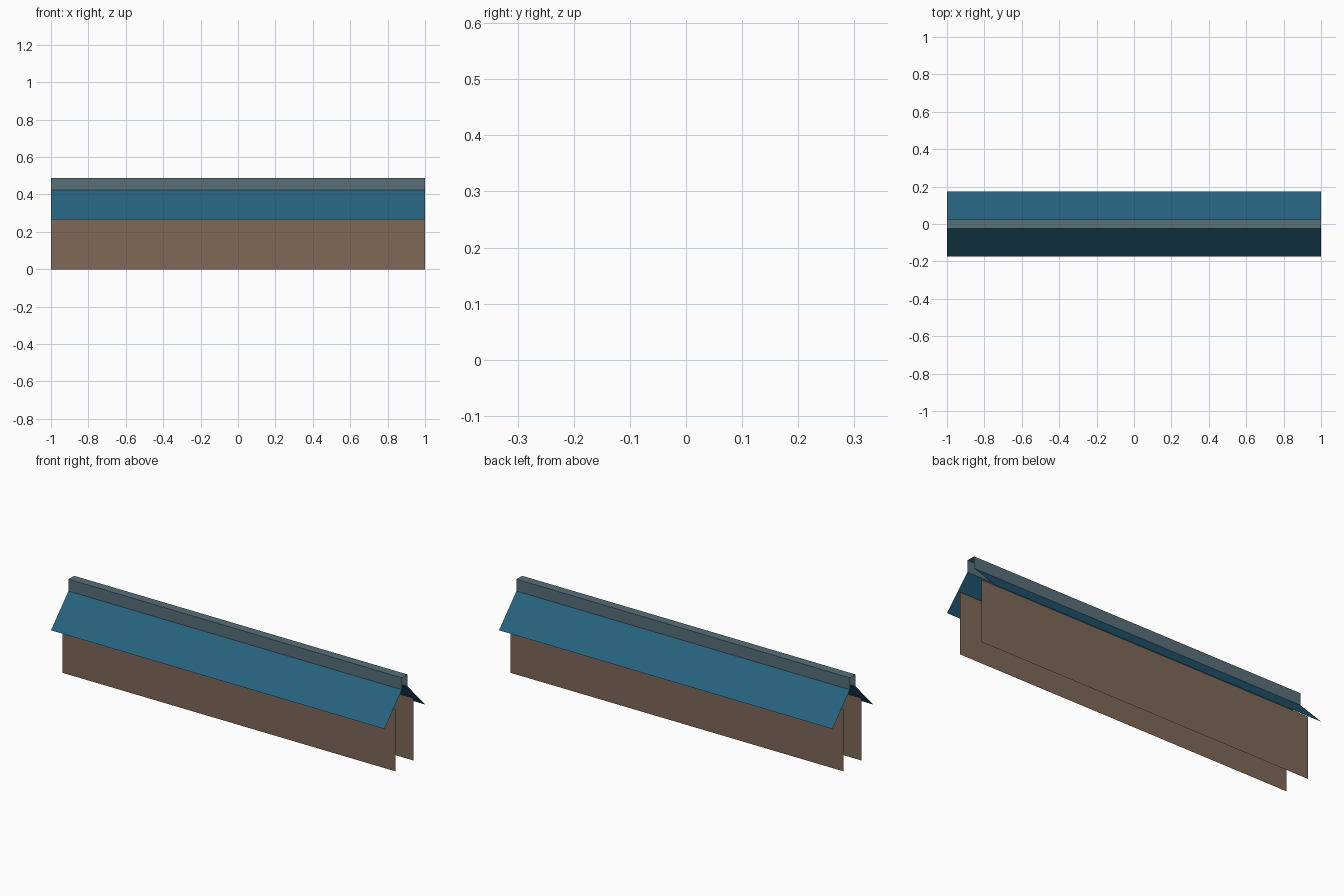
import bpy

if "Cube" in bpy.data.objects:
    bpy.data.objects.remove(bpy.data.objects["Cube"])


def material(name, rgb):
    # sRGB 0-255 to linear
    lin = [((c / 255 + 0.055) / 1.055) ** 2.4 for c in rgb]
    m = bpy.data.materials.new(name)
    m.diffuse_color = (*lin, 1)
    m.use_nodes = True
    m.node_tree.nodes["Principled BSDF"].inputs["Base Color"].default_value = m.diffuse_color
    return m


def sheet(name, profile, mat):
    """Thin sheet: a (y, z) profile swept along the building's full length."""
    n = len(profile)
    verts = [(x, y, z) for x in (-1, 1) for y, z in profile]
    faces = [(i, i + n, i + n + 1, i + 1) for i in range(n - 1)]
    mesh = bpy.data.meshes.new(name)
    mesh.from_pydata(verts, [], faces)
    mesh.materials.append(mat)
    obj = bpy.data.objects.new(name, mesh)
    bpy.context.collection.objects.link(obj)
    return obj


wall_mat = material("wall brown", (126, 104, 88))
roof_mat = material("roof blue", (38, 98, 126))
ridge_mat = material("ridge grey", (88, 112, 121))

EAVE = (0.174, 0.267)
RIDGE_Y, RIDGE_LOW, RIDGE_TOP = 0.024, 0.4225, 0.487
WALL_Y, WALL_TOP = 0.077, 0.338

# Walls and roof slopes, mirrored front to back
for side, s in (("front", -1), ("back", 1)):
    walls = [(s * WALL_Y, 0), (s * WALL_Y, WALL_TOP)]
    slope = [(s * EAVE[0], EAVE[1]), (s * RIDGE_Y, RIDGE_LOW)]
    if s > 0:  # keep normals outward
        walls.reverse()
        slope.reverse()
    sheet(side + "_wall", walls, wall_mat)
    sheet(side + "_roof_slope", slope, roof_mat)

# Open-ended ridge cap
sheet("ridge_cap", [(-RIDGE_Y, RIDGE_LOW), (-RIDGE_Y, RIDGE_TOP),
                    (RIDGE_Y, RIDGE_TOP), (RIDGE_Y, RIDGE_LOW)], ridge_mat)
